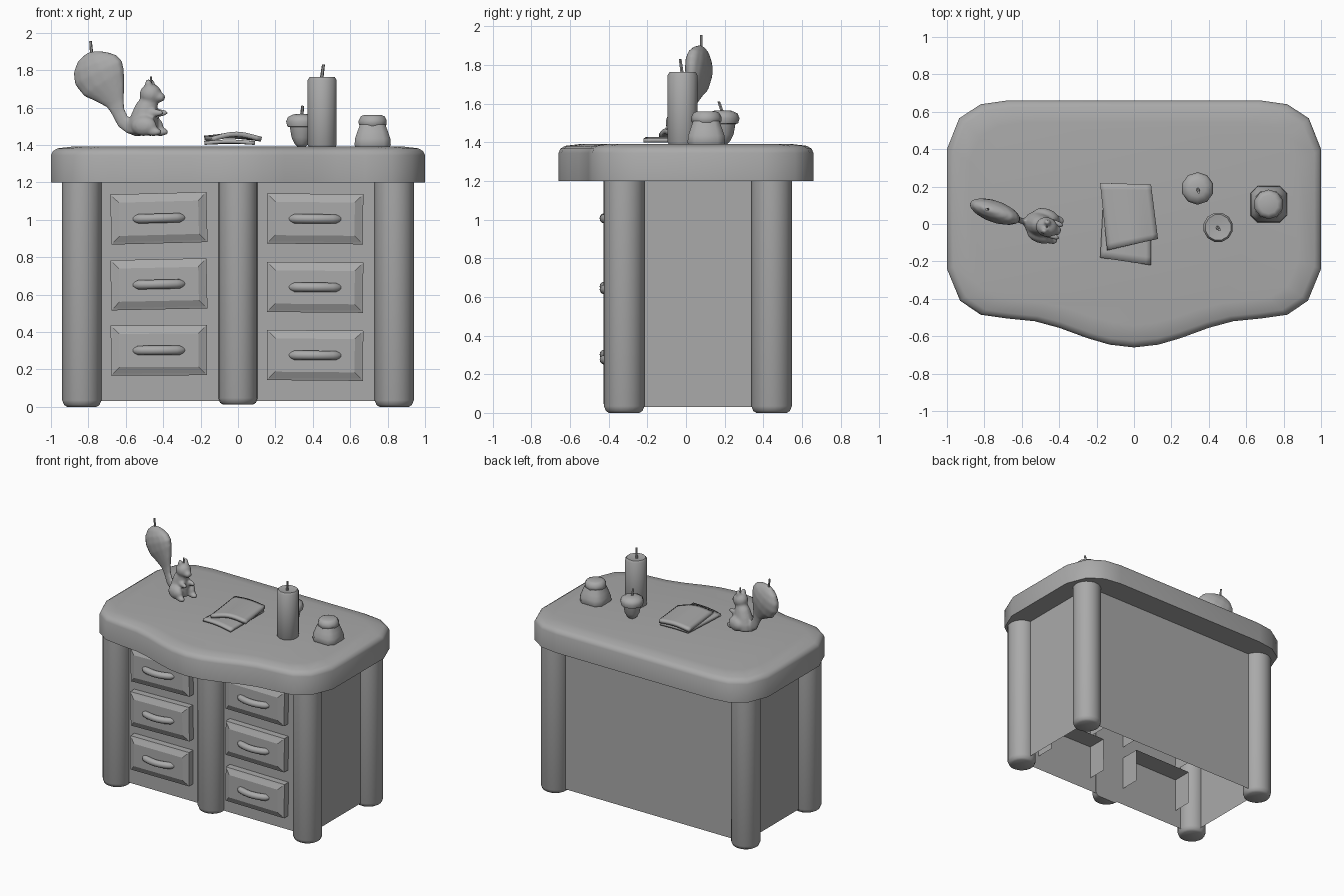
import bpy, bmesh, math
from mathutils import Vector

cube = bpy.data.objects.get("Cube")
if cube:
    bpy.data.objects.remove(cube, do_unlink=True)

grey = bpy.data.materials.new("plain_grey")
grey.use_nodes = True
COLOUR = (0.4, 0.4, 0.4, 1)
grey.diffuse_color = COLOUR
grey.node_tree.nodes["Principled BSDF"].inputs["Base Color"].default_value = COLOUR


def finish(name, bm, loc=(0, 0, 0), rot=(0, 0, 0), angle=40):
    bmesh.ops.recalc_face_normals(bm, faces=bm.faces)
    mesh = bpy.data.meshes.new(name)
    bm.to_mesh(mesh)
    bm.free()
    mesh.materials.append(grey)
    ob = bpy.data.objects.new(name, mesh)
    bpy.context.collection.objects.link(ob)
    ob.location, ob.rotation_euler = loc, rot
    bpy.ops.object.select_all(action='DESELECT')
    ob.select_set(True)
    bpy.context.view_layer.objects.active = ob
    if angle:
        bpy.ops.object.shade_smooth_by_angle(angle=math.radians(angle))
    return ob


def loft(name, rings, start=True, end=True, skip=(), **kw):
    """Skin a list of equal-length point rings; skip holds (row, side) gaps."""
    bm = bmesh.new()
    rows = [[bm.verts.new(p) for p in ring] for ring in rings]
    n = len(rows[0])
    for k, (a, b) in enumerate(zip(rows, rows[1:])):
        for i in range(n):
            j = (i + 1) % n
            if (k, i) not in skip:
                bm.faces.new((a[i], a[j], b[j], b[i]))
    if start:
        bm.faces.new(rows[0])
    if end:
        bm.faces.new(rows[-1])
    return finish(name, bm, **kw)


def lathe(name, profile, sides, loc, **kw):
    """Turn an (r, z) profile about the vertical axis."""
    turn = [(i + 0.5) * math.tau / sides for i in range(sides)]
    rings = [[(r * math.cos(t), r * math.sin(t), z) for t in turn] for r, z in profile]
    return loft(name, rings, loc=loc, **kw)


def tube(name, path, normal, flat=1.0, sides=12, **kw):
    """Sweep a varying circle along a planar path of (point, radius)."""
    pts = [Vector(p) for p, r in path]
    normal = Vector(normal)
    rings = []
    for i, (p, r) in enumerate(path):
        tangent = (pts[min(i + 1, len(pts) - 1)] - pts[max(i - 1, 0)]).normalized()
        side = normal.cross(tangent)
        rings.append([pts[i] + r * (math.cos(t) * side + math.sin(t) * flat * normal)
                      for t in (k * math.tau / sides for k in range(sides))])
    return loft(name, rings, **kw)


# Tabletop with bowed front edge
half = [(0, -.66), (.13, -.645), (.25, -.61), (.4, -.555), (.53, -.52), (.68, -.505),
        (.82, -.485), (.93, -.41), (1, -.24), (1, .4), (.935, .565), (.82, .64),
        (.68, .66), (0, .66)]
outline = half + [(-x, y) for x, y in half[-2:0:-1]]


def slab_ring(inset, z):
    return [(x * (1 - inset), y * (1 - inset / .66), z) for x, y in outline]


loft("tabletop", [slab_ring(i, z) for i, z in
                  ((0, 1.2), (0, 1.345), (.01, 1.367), (.035, 1.382), (.12, 1.392))])

# Cabinet walls, open below
corners = [(-.838, -.325), (.838, -.325), (.838, .466), (-.838, .466)]
loft("cabinet_walls", [[(x, y, z) for x, y in corners] for z in (.03, 1.21)],
     start=False, end=False, angle=0)

# Round legs, and a half-round post against the front wall
post = [(.08, 0), (.096, .01), (.106, .035), (.106, 1.205)]
for name, x, y in (("front_leg_right", -.835, -.32), ("front_leg_left", .835, -.32),
                   ("back_leg_right", -.835, .443), ("back_leg_left", .835, .443)):
    lathe(name, post, 20, (x, y, 0))
arc = [math.pi * (1 + i / 10) for i in range(11)]
loft("centre_post", [[(r * math.cos(t), r * math.sin(t), z + .012) for t in arc]
                     for r, z in post], loc=(0, -.32, 0))


# Drawers: hollow and bottomless behind, raised panel in front, arched handle
def drawer(name, x, z, tilt):
    rings = []
    for inset, y in ((0, -.17), (0, -.325), (0, -.376), (.012, -.381), (.045, -.397)):
        w, h = .257 - inset, .134 - inset
        rings.append([(-w, y, -h), (w, y, -h), (w, y, h), (-w, y, h)])
    rot = (0, math.radians(tilt), 0)
    loft(name, rings, start=False, skip=((0, 0),), loc=(x, 0, z), rot=rot, angle=0)
    path = []
    for i in range(13):
        u = i / 6 - 1
        path.append(((u * .133, -.385 - .037 * (1 - u * u), 0),
                     .014 if abs(u) == 1 else .025))
    tube(name + "_handle", path, (0, 0, 1), loc=(x, 0, z), rot=rot, angle=60)


for row, (zr, zl, tilt) in enumerate(((1.008, 1.005, -1.5), (.655, .639, -1.2),
                                      (.302, .275, -.3))):
    drawer(f"drawer_right_{row + 1}", -.423, zr, tilt)
    drawer(f"drawer_left_{row + 1}", .412, zl, .5)

# Candle and wick
lathe("candle", [(.07, 1.385), (.08, 1.4), (.08, 1.748), (.07, 1.763), (.02, 1.755)], 12,
      (.45, -.018, 0), angle=50)


def stem(name, a, b, r=.01):
    tube(name, [(a, r), (b, r * .8)], (0, 1, 0), sides=6)


stem("candle_wick", (.445, -.018, 1.74), (.457, -.03, 1.83))

# Acorn
lathe("acorn", [(.02, 1.388), (.038, 1.405), (.056, 1.44), (.066, 1.495), (.08, 1.498),
                (.087, 1.525), (.077, 1.55), (.045, 1.564), (.012, 1.566)], 10, (.34, .19, 0), angle=50)
stem("acorn_stem", (.34, .19, 1.55), (.346, .17, 1.61))


# Bell ornament: cut-corner square base and round cap
def cut_square(r, z):
    c = r * .62
    return [(r, -c, z), (r, c, z), (c, r, z), (-c, r, z),
            (-r, c, z), (-r, -c, z), (-c, -r, z), (c, -r, z)]


BELL = (.72, .105, 0)
loft("bell_base", [cut_square(r, z) for r, z in
                   ((.09, 1.385), (.097, 1.4), (.094, 1.435), (.082, 1.47), (.068, 1.51))],
     loc=BELL, angle=50)
lathe("bell_cap", [(.068, 1.495), (.078, 1.51), (.079, 1.53), (.067, 1.553), (.05, 1.56)], 10,
      BELL, angle=50)


# Wavy paper sheets
def sheet(name, quad, z, wave, thick):
    a, b, c, d = (Vector((x, y, 0)) for x, y in quad)
    bm = bmesh.new()
    n = 10
    grid = []
    for i in range(n + 1):
        u = i / n
        row = []
        for j in range(n + 1):
            v = j / n
            p = a.lerp(b, u).lerp(d.lerp(c, u), v)
            p.z = z + wave * math.sin(4.2 * u - .5) * (1 - .6 * v)
            row.append(bm.verts.new(p))
        grid.append(row)
    for r, s in zip(grid, grid[1:]):
        for j in range(n):
            bm.faces.new((r[j], s[j], s[j + 1], r[j + 1]))
    ob = finish(name, bm)
    mod = ob.modifiers.new("thickness", 'SOLIDIFY')
    mod.thickness, mod.offset = thick, 0


sheet("lower_paper", [(-.18, -.18), (.09, -.22), (.09, .2), (-.16, .2)], 1.413, .006, .02)
sheet("upper_paper", [(-.14, -.14), (.125, -.08), (.09, .21), (-.18, .22)], 1.44, .018, .026)

# Squirrel figure, built facing +x, turned slightly to the front, fused into one skin
SPIN = (0, 0, math.radians(-19))
BASE = Vector((-.5, -.005, 0))
C, S = math.cos(SPIN[2]), math.sin(SPIN[2])
parts = []


def place(x, y, z):
    return BASE + Vector((x * C - y * S, x * S + y * C, z))


def limb(path, flat, y=0):
    parts.append(tube("squirrel", [((x, y, z), r) for x, z, r in path], (0, 1, 0), flat, 14,
                      loc=BASE, rot=SPIN, angle=80))


def ball(x, y, z, size):
    bm = bmesh.new()
    bmesh.ops.create_uvsphere(bm, u_segments=14, v_segments=10, radius=1)
    bmesh.ops.scale(bm, vec=size, verts=bm.verts)
    parts.append(finish("squirrel", bm, loc=place(x, y, z), rot=SPIN, angle=80))


# Tail, body, head
limb([(-.03, 1.478, .025), (-.075, 1.49, .036), (-.115, 1.522, .04), (-.143, 1.575, .04),
      (-.16, 1.62, .052), (-.187, 1.675, .09), (-.225, 1.73, .133), (-.255, 1.785, .148),
      (-.275, 1.832, .132), (-.289, 1.87, .09), (-.295, 1.897, .03)], .4, -.012)
limb([(-.01, 1.452, .04), (-.012, 1.465, .08), (-.01, 1.5, .082), (0, 1.55, .074),
      (.012, 1.6, .062), (.03, 1.64, .048), (.035, 1.665, .02)], .85)
ball(.035, 0, 1.672, (.06, .054, .056))
ball(.08, 0, 1.655, (.038, .03, .028))
for s in (1, -1):
    ball(.015, s * .055, 1.502, (.072, .04, .054))  # haunch
    ball(.07, s * .055, 1.47, (.048, .026, .022))   # foot
    ball(.07, s * .035, 1.572, (.052, .018, .02))   # arm
    ball(.03, s * .024, 1.72, (.02, .018, .035))    # ear
bpy.ops.object.select_all(action='DESELECT')
for part in parts:
    part.select_set(True)
bpy.context.view_layer.objects.active = parts[0]
bpy.ops.object.join()
skin = parts[0].modifiers.new("skin", 'REMESH')
skin.mode, skin.voxel_size, skin.use_smooth_shade = 'VOXEL', .009, True
soften = parts[0].modifiers.new("soften", 'SMOOTH')
soften.factor, soften.iterations = .5, 5

stem("tail_stem", place(-.293, -.012, 1.87), place(-.3, -.015, 1.955), .009)
stem("ear_stem", place(.035, 0, 1.7), place(.038, 0, 1.765), .007)
